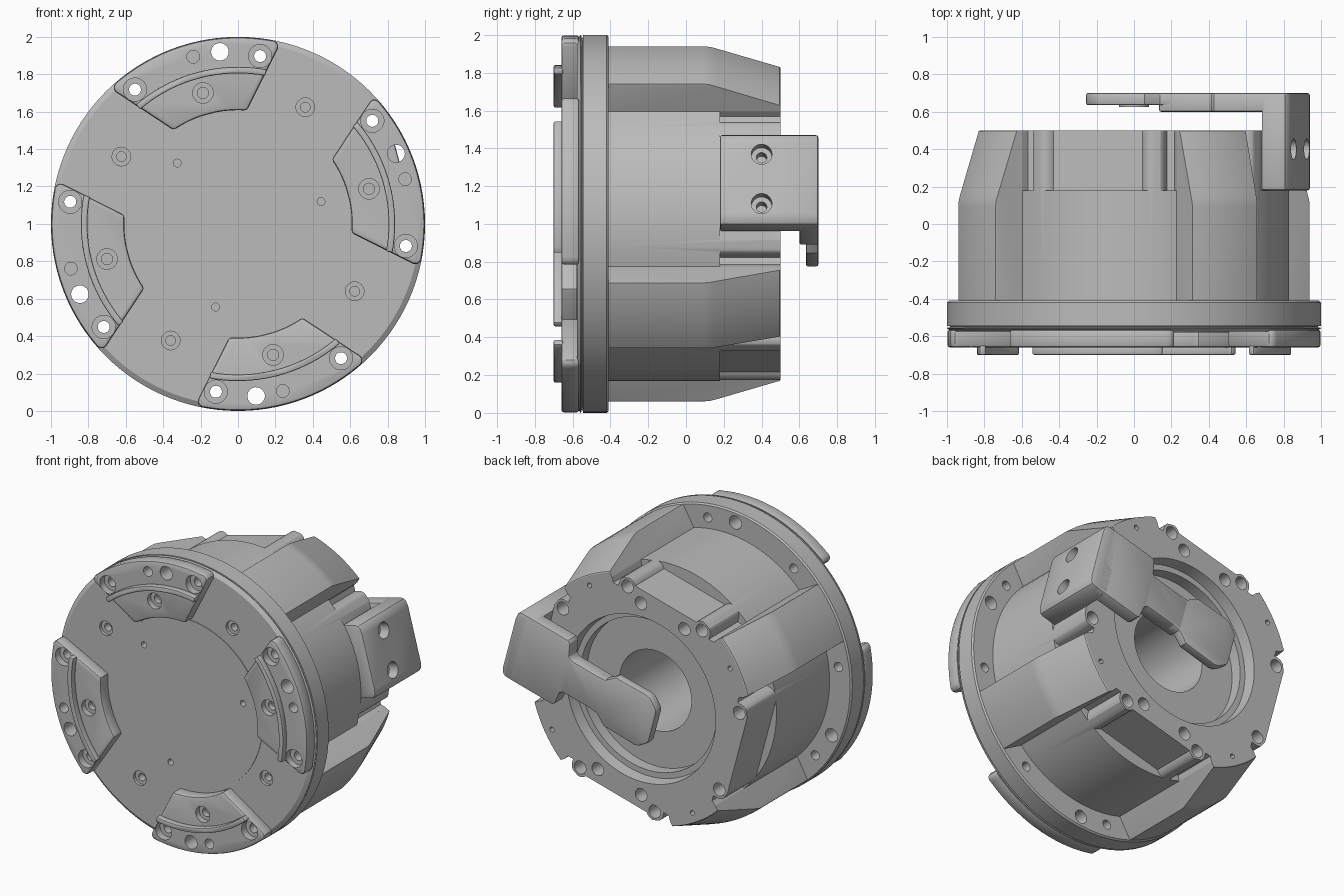
import bpy, bmesh
from math import sin, cos, radians, pi

cube = bpy.data.objects.get("Cube")
if cube:
    bpy.data.objects.remove(cube)

grey = bpy.data.materials.new("machined_grey")
grey.use_nodes = True
grey.diffuse_color = (0.5, 0.5, 0.5, 1)
grey.node_tree.nodes["Principled BSDF"].inputs["Base Color"].default_value = (0.5, 0.5, 0.5, 1)

STATIONS = [15, 105, 195, 285]     # jaw and recess directions around the axis
FINGER = STATIONS[0]


def place(u, w, y, a):
    """Radial u, tangential w and depth y, turned by a degrees about the axis."""
    c, s = cos(radians(a)), sin(radians(a))
    return (u * c - w * s, y, 1 + u * s + w * c)


def arc(r, a0, a1, n, u=0, w=0):
    steps = [radians(a0 + (a1 - a0) * i / n) for i in range(n + 1)]
    return [(u + r * cos(t), w + r * sin(t)) for t in steps]


def circle(u, w, r, n=24):
    return arc(r, 0, 360, n, u, w)[:-1]


def mirrored(half):
    """Close an outline from its +w half, listed in order."""
    return half + [(u, -w) for u, w in reversed(half)]


def finish(bm, name):
    bmesh.ops.recalc_face_normals(bm, faces=bm.faces)
    mesh = bpy.data.meshes.new(name)
    bm.to_mesh(mesh)
    bm.free()
    mesh.materials.append(grey)
    ob = bpy.data.objects.new(name, mesh)
    bpy.context.scene.collection.objects.link(ob)
    return ob


def loft(name, rings):
    """Skin a solid through closed rings of 3D points."""
    bm = bmesh.new()
    rings = [[bm.verts.new(p) for p in ring] for ring in rings]
    bm.faces.new(rings[0])
    bm.faces.new(rings[-1])
    for low, high in zip(rings, rings[1:]):
        for i in range(len(low)):
            bm.faces.new((low[i - 1], low[i], high[i], high[i - 1]))
    return finish(bm, name)


def prism(name, pts, y0, y1, a=0):
    return loft(name, [[place(u, w, y, a) for u, w in pts] for y in (y0, y1)])


def lathe(name, profile, n=120):
    """Revolve (radius, y) points into a solid with flat ends."""
    return loft(name, [[place(u, w, y, 0) for u, w in circle(0, 0, r, n)] for r, y in profile])


def activate(ob):
    bpy.ops.object.select_all(action='DESELECT')
    ob.select_set(True)
    bpy.context.view_layer.objects.active = ob


def bevel(ob, width, segments=2):
    activate(ob)
    m = ob.modifiers.new("edge", 'BEVEL')
    m.width, m.segments, m.limit_method, m.angle_limit = width, segments, 'ANGLE', radians(40)
    bpy.ops.object.modifier_apply(modifier=m.name)


def cut(ob, cutters):
    group = bpy.data.collections.new("cutters")
    bpy.context.scene.collection.children.link(group)
    for c in cutters:
        c.hide_render = True
        group.objects.link(c)
    activate(ob)
    m = ob.modifiers.new("cut", 'BOOLEAN')
    m.operation, m.solver, m.operand_type, m.collection = 'DIFFERENCE', 'EXACT', 'COLLECTION', group
    bpy.ops.object.modifier_apply(modifier=m.name)
    for c in cutters:
        bpy.data.objects.remove(c)
    bpy.data.collections.remove(group)


def smooth(ob):
    activate(ob)
    bpy.ops.object.shade_smooth_by_angle(angle=radians(28))


def drill(r, a, size, y0, y1):
    return prism("drill", circle(r, 0, size), y0, y1, a)


def through_holes(i, a):
    """One large and two screw holes per jaw; the large one alternates sides."""
    return [drill(0.925, a + (-9 if i % 2 else 9), 0.047, -0.8, -0.3)] + [
        drill(0.905, a + s, 0.032, -0.8, -0.3) for s in (-22.5, 22.5)]


# Front flange with cover plate, rim groove and central disc
flange = lathe("front_flange", [
    (0.595, -0.58), (0.595, -0.576), (0.972, -0.576), (1, -0.558), (1, -0.555),
    (0.985, -0.553), (0.985, -0.547), (1, -0.545), (1, -0.42), (0.99, -0.41)])
holes = []
for i, a in enumerate(STATIONS):
    holes += through_holes(i, a)
    holes += [drill(0.72, a + 45, 0.05, -0.8, -0.555), drill(0.72, a + 45, 0.026, -0.8, -0.5)]
holes += [drill(0.46, a, 0.021, -0.8, -0.52) for a in (15, 135, 255)]
cut(flange, holes)
smooth(flange)

# Four jaw pads, each with a raised curved lip
pad_half = arc(0.998, 0, 25, 10)[1:] + [(0.897, 0.44), (0.883, 0.451), (0.868, 0.455), (0.85, 0.449)] \
    + arc(0.608, 19.5, 0, 6)[:-1]
for i, a in enumerate(STATIONS):
    pad = prism(f"jaw_pad_{i + 1}", mirrored(pad_half) + [(0.998, 0)], -0.66, -0.565, a)
    bevel(pad, 0.015)
    cut(pad, through_holes(i, a) + [drill(0.905, a + s, 0.062, -0.8, -0.61) for s in (-22.5, 22.5)]
        + [drill(0.925, a, 0.034, -0.8, -0.58), drill(0.725, a, 0.055, -0.8, -0.62),
           drill(0.725, a, 0.03, -0.8, -0.58)])
    smooth(pad)
    lip = prism(f"jaw_lip_{i + 1}", arc(0.84, -25.5, 25.5, 20) + arc(0.805, 25.5, -25.5, 20),
                -0.70, -0.65, a)
    bevel(lip, 0.008)
    smooth(lip)

# Main body: drum tapering to the rear, with a stepped bore
body = lathe("main_body", [(0.99, -0.42), (0.99, 0.09), (0.987, 0.125), (0.975, 0.165), (0.866, 0.496),
                           (0.86, 0.5), (0.58, 0.5), (0.57, 0.42), (0.53, 0.42), (0.53, 0.34),
                           (0.28, 0.34), (0.28, -0.3)])

# Recesses with sloping walls between the lobes, stepped down at the rear around screw bosses
wall = [(0.82, 0.535), (0.828, 0.547), (0.838, 0.575), (1.1, 0.85)]
recesses, details = [], []
for i, a in enumerate(STATIONS):
    flat, start = (0.745, -57) if i % 2 else (0.775, 0)
    boss = arc(0.065, start, 90, 10, 0.71, 0.30)
    recesses.append(prism("recess", arc(0.83, -30.8, 30.8, 24) + mirrored(wall), -0.5, 0.6, a))
    details.append(prism("rear_step", mirrored([(flat, 0.1)] + boss + [
        (0.68, 0.365), (0.68, 0.405), (0.713, 0.425), (1.1, 0.425)]), 0.18, 0.6, a))
    details.append(drill(0.8, a + 45, 0.017, 0.4, 0.6))
    for s in (-1, 1):
        details.append(prism("screw_bore", circle(0.71, s * 0.30, 0.045), 0.1, 0.6, a))
        if i % 2:
            details.append(prism("pin_bore", circle(0.65, s * 0.175, 0.045), 0.2, 0.6, a))
cut(body, recesses)
cut(body, details)
smooth(body)

# Rear bracket: upright block with a rounded back and two radial screw holes
block = prism("bracket_block", mirrored([(0.772, 0.25), (0.88, 0.25), (0.9, 0.243), (0.913, 0.225),
                                         (0.92, 0.19)]), 0.18, 0.70, FINGER)
bevel(block, 0.012)


def radial_drill(w, size, u0):
    return loft("drill", [[place(u, w + p, 0.4 + q, FINGER) for p, q in circle(0, 0, size)]
                          for u in (u0, 1.0)])


cut(block, [radial_drill(w, size, u0) for w in (-0.135, 0.135)
            for size, u0 in ((0.055, 0.85), (0.028, 0.7))])
smooth(block)

# Arm reaching to the axis, with a thinner widened tip
arm = prism("bracket_arm", mirrored([(0.17, 0.125), (0.45, 0.125), (0.475, 0.14), (0.49, 0.235),
                                     (0.51, 0.25), (0.85, 0.25)]), 0.60, 0.70, FINGER)
bevel(arm, 0.01)
smooth(arm)
tip = prism("bracket_tip", mirrored([(0.24, 0.125), (0.18, 0.13), (0.11, 0.19), (-0.14, 0.195),
                                     (-0.17, 0.185), (-0.225, 0.135), (-0.235, 0.11)]),
            0.635, 0.70, FINGER)
bevel(tip, 0.01)
smooth(tip)
nub = prism("tip_nub", circle(0, 0, 0.08, 32), 0.625, 0.65, FINGER)
smooth(nub)
